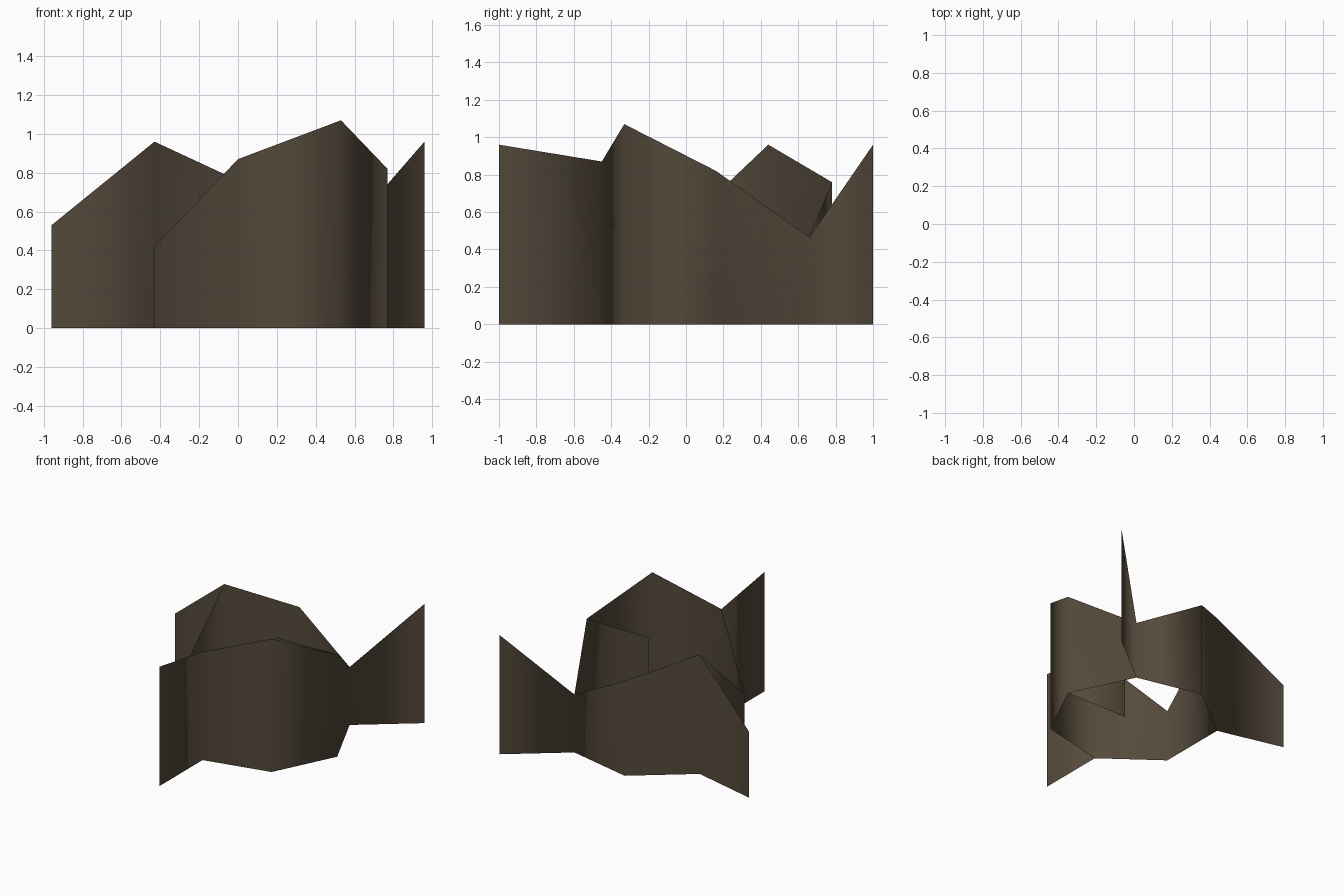
import bpy, bmesh

if "Cube" in bpy.data.objects:
    bpy.data.objects.remove(bpy.data.objects["Cube"])

# Wall stations: plan position and wall height
ring = [(0, -0.45, 0.87), (0.53, -0.33, 1.07), (0.77, 0.16, 0.82), (0.53, 0.66, 0.465),
        (0, 0.78, 0.76), (-0.43, 0.44, 0.96), (-0.43, -0.13, 0.42)]
# Fins: ring station they spring from -> free end
fins = {0: (0, -1.0, 0.96), 3: (0.96, 1.0, 0.96), 5: (-0.96, 0.57, 0.53), 2: (0.22, 0.16, 0.815)}

brown = bpy.data.materials.new("dark brown")
brown.diffuse_color = (0.088, 0.066, 0.043, 1)
brown.use_nodes = True
brown.node_tree.nodes["Principled BSDF"].inputs["Base Color"].default_value = brown.diffuse_color

bm = bmesh.new()


def station(p):
    """Bottom and top vertex of one upright edge."""
    return bm.verts.new((p[0], p[1], 0)), bm.verts.new(p)


def panel(a, b):
    """Upright sheet between two stations."""
    bm.faces.new((a[0], b[0], b[1], a[1])).smooth = True


# Closed seven-sided wall
posts = [station(p) for p in ring]
for i, post in enumerate(posts):
    panel(post, posts[(i + 1) % len(posts)])

# Free-standing fins, three outward and one inward
for i, end in fins.items():
    panel(posts[i], station(end))

mesh = bpy.data.meshes.new("folded_wall")
bm.to_mesh(mesh)
bm.free()
mesh.materials.append(brown)
bpy.context.collection.objects.link(bpy.data.objects.new("folded_wall", mesh))
